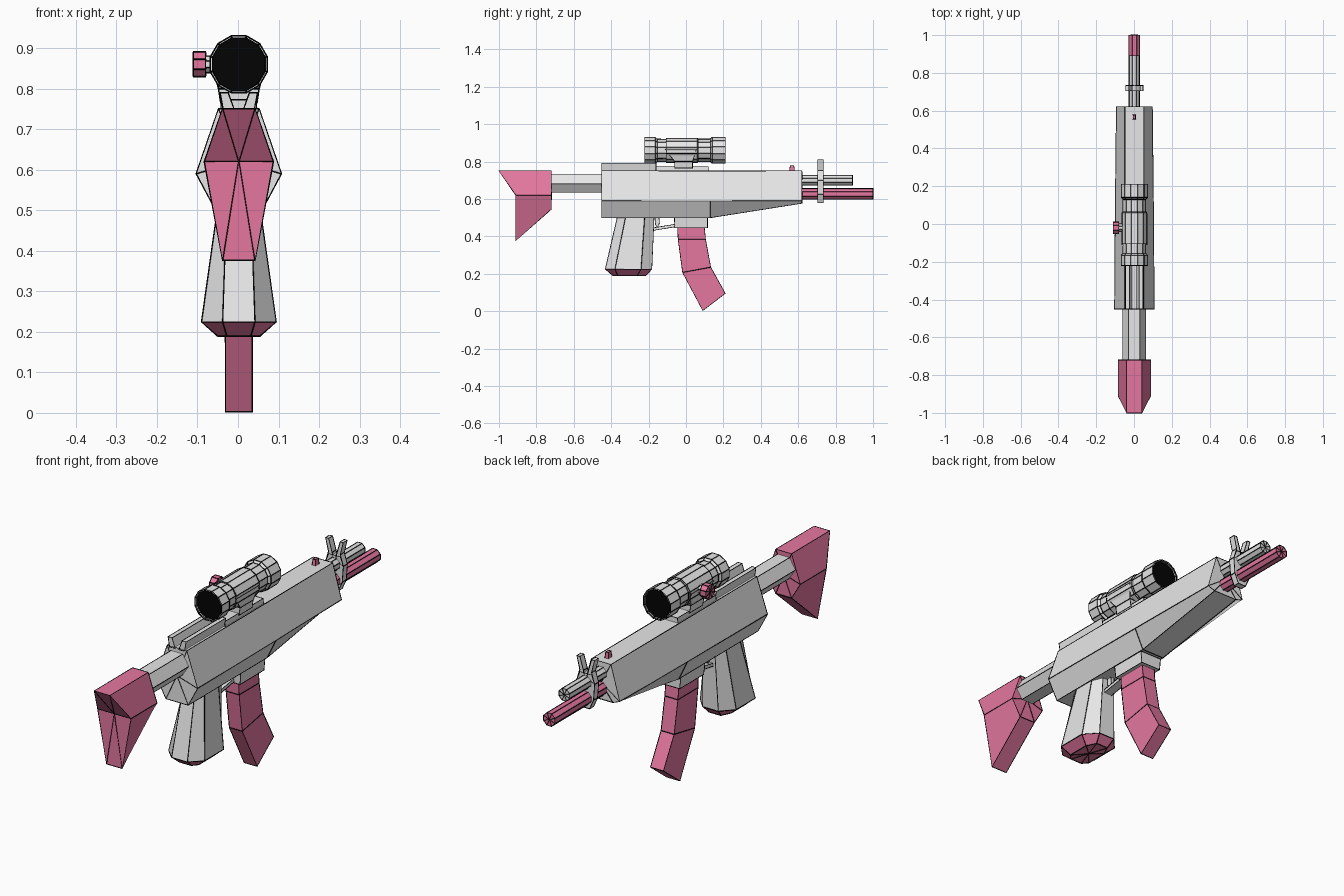
import bpy, bmesh, math
from mathutils import Vector

if "Cube" in bpy.data.objects:
    bpy.data.objects.remove(bpy.data.objects["Cube"])


def mat(name, col):
    m = bpy.data.materials.new(name)
    m.diffuse_color = (*col, 1)
    m.use_nodes = True
    m.node_tree.nodes["Principled BSDF"].inputs["Base Color"].default_value = m.diffuse_color
    return m


GREY = mat("light grey", (0.8, 0.8, 0.8))
PINK = mat("dusty pink", (0.78, 0.185, 0.345))
BLACK = mat("black", (0.001, 0.001, 0.001))
LINE = 0.005  # width of the black ink line along every edge


def finish(name, bm, m):
    bmesh.ops.recalc_face_normals(bm, faces=bm.faces)
    me = bpy.data.meshes.new(name)
    bm.to_mesh(me)
    bm.free()
    me.materials.append(m)
    ob = bpy.data.objects.new(name, me)
    ob.location.x = 0.002
    bpy.context.collection.objects.link(ob)
    # Black ink lines on the edges
    if m != BLACK:
        me.materials.append(BLACK)
        w = ob.modifiers.new("edge_lines", 'WIREFRAME')
        w.thickness = LINE
        w.offset = 0
        w.use_replace = False
        w.use_even_offset = False
        w.use_boundary = True
        w.material_offset = 1
    return ob


def loft(name, rings, m, caps=True, fan=True, merge=()):
    """Skin equal-length point rings; fan many-sided caps, merge flat edges of ring 1."""
    bm = bmesh.new()
    vs = [[bm.verts.new(p) for p in r] for r in rings]
    n = len(vs[0])
    for a, b in zip(vs, vs[1:]):
        for i in range(n):
            bm.faces.new((a[i], a[(i + 1) % n], b[(i + 1) % n], b[i]))
    if caps:
        ends = [bm.faces.new(vs[0]), bm.faces.new(vs[-1])]
        if fan and n > 4:
            bmesh.ops.poke(bm, faces=ends)
    if merge:
        edges = [bm.edges.get((vs[1][i], vs[1][(i + 1) % n])) for i in merge]
        bmesh.ops.dissolve_edges(bm, edges=edges, use_verts=False)
    return finish(name, bm, m)


def hexa(y, rows):
    """Mirrored ring in the xz plane from (half width, z) rows, top to bottom."""
    return [(x, y, z) for x, z in rows] + [(-x, y, z) for x, z in reversed(rows)]


def slab(name, yz, half, m):
    """Side profile extruded across x."""
    return loft(name, [[(s * half, y, z) for y, z in yz] for s in (-1, 1)], m, fan=False)


def box_ring(x, y0, y1, z):
    return [(x, y0, z), (x, y1, z), (-x, y1, z), (-x, y0, z)]


def lathe(name, profile, centre, m, n=8, axis='Y', caps=True):
    """Rings of (distance along axis, radius)."""
    rings = []
    for d, r in profile:
        ring = []
        for i in range(n):
            a = math.tau * (i + 0.5) / n
            u, v = r * math.cos(a), r * math.sin(a)
            p = Vector((u, d, v)) if axis == 'Y' else Vector((d, u, v))
            ring.append(p + Vector(centre))
        rings.append(ring)
    return loft(name, rings, m, caps=caps)


# Shoulder stock with a fanned, creased butt face
bm = bmesh.new()
back = [bm.verts.new(p) for p in hexa(-0.72, [(.04, .75), (.085, .62), (.04, .545)])]
butt = [bm.verts.new((x, y, z)) for x, y, z in (
    (.04, -1, .75), (.085, -.91, .62), (.04, -.91, .377),
    (-.04, -.91, .377), (-.085, -.91, .62), (-.04, -1, .75))]
mid = bm.verts.new((0, -.91, .62))
for i in range(6):
    j = (i + 1) % 6
    bm.faces.new((back[i], back[j], butt[j], butt[i]))
    bm.faces.new((butt[i], butt[j], mid))
bmesh.ops.poke(bm, faces=[bm.faces.new(back)])
finish("stock", bm, PINK)

# Tube joining stock to receiver
tube = [(.03, .73), (.06, .68), (.03, .635)]
loft("stock_tube", [hexa(-.73, tube), hexa(-.44, tube)], GREY)

# Receiver, tapering underneath toward the muzzle
loft("receiver", [hexa(-.45, [(.05, .75), (.105, .59), (.057, .5)]),
                  hexa(.13, [(.05, .75), (.1, .59), (.057, .5)]),
                  hexa(.62, [(.05, .75), (.095, .59), (.06, .577)])], GREY, merge=(0, 4, 5))

# Pair of rear top rails leaning outward, with a groove between
for s, side in ((1, "right"), (-1, "left")):
    loft("top_rail_" + side, [[(s * x, y, z) for x, z in
         ((.038, .745), (.046, .79), (.026, .79), (.01, .745))] for y in (-.45, -.16)], GREY)

# Scope base and saddle
loft("scope_base", [box_ring(.045, -.16, .12, .745), box_ring(.042, -.16, .12, .773)], GREY)
loft("scope_saddle", [box_ring(.045, -.06, .035, .765), box_ring(.05, -.06, .035, .80),
                      box_ring(.067, -.11, .055, .865)], GREY)

# Scope body with recessed lenses
C = (0, 0, .86)
lathe("scope", [(-.208, .066), (-.22, .067), (-.22, .072), (-.165, .072), (-.155, .062),
                (-.105, .062), (-.105, .067), (.06, .067), (.065, .062), (.13, .062),
                (.14, .072), (.21, .072), (.21, .067), (.198, .066)], C, GREY, 12, caps=False)
for y, side in ((-.211, "rear"), (.201, "front")):
    lathe("lens_" + side, [(y - .003, .0665), (y + .003, .0665)], C, BLACK, 12)

# Scope adjuster knob
K = (-.002, -.02, .86)
lathe("knob_stem", [(-.085, .022), (-.05, .022)], K, GREY, 8, 'X')
lathe("knob", [(-.11, .033), (-.08, .033)], K, PINK, 8, 'X')

# Barrels
lathe("upper_tube", [(.6, .029), (.89, .029)], (0, 0, .7), GREY)
lathe("lower_barrel", [(.6, .031), (1.0, .031)], (0, 0, .627), PINK)

# Small sight post and forked bracket
loft("sight_post", [box_ring(.009, .553, .58, .745), box_ring(.006, .557, .577, .777)], PINK)
loft("bracket_plate", [hexa(y, [(.03, .74), (.046, .70), (.04, .625), (.02, .58)])
                       for y in (.705, .733)], GREY, fan=False)
for s, side in ((1, "right"), (-1, "left")):
    loft("bracket_prong_" + side, [[(s * x, y, z) for x, z in
         ((.046, .70), (.03, .75), (.045, .81), (.03, .81), (.012, .75), (.005, .72))]
        for y in (.705, .733)], GREY, fan=False)


# Grip: flared octagon with a pink bottom cap
def octagon(xf, xs, y0, y1, y2, y3, z):
    half = [(xf, y0), (xs, y1), (xs, y2), (xf, y3)]
    return [(x, y, z) for x, y in half] + [(-x, y, z) for x, y in reversed(half)]


flare = octagon(.04, .092, -.432, -.38, -.24, -.183, .224)
loft("grip", [octagon(.03, .05, -.363, -.32, -.22, -.17, .52), flare], GREY)
loft("grip_cap", [flare, octagon(.03, .052, -.39, -.365, -.26, -.215, .19)], PINK)

# Trigger and guard
slab("trigger", [(-.165, .51), (-.145, .51), (-.142, .47), (-.155, .445), (-.165, .47)], .008, GREY)
slab("trigger_guard", [(-.185, .43), (-.05, .452), (-.05, .466), (-.185, .444)], .02, GREY)

# Magazine well and curved magazine
loft("magazine_well", [box_ring(.055, -.062, .13, .53), box_ring(.055, -.062, .115, .5),
                       box_ring(.05, -.06, .115, .445)], GREY)
mag = [(-.045, .45, .098, .45), (-.042, .385, .104, .385),
       (-.018, .207, .132, .235), (.09, .003, .21, .095)]
loft("magazine", [[(.033, a, b), (.033, c, d), (-.033, c, d), (-.033, a, b)]
                  for a, b, c, d in mag], PINK)
